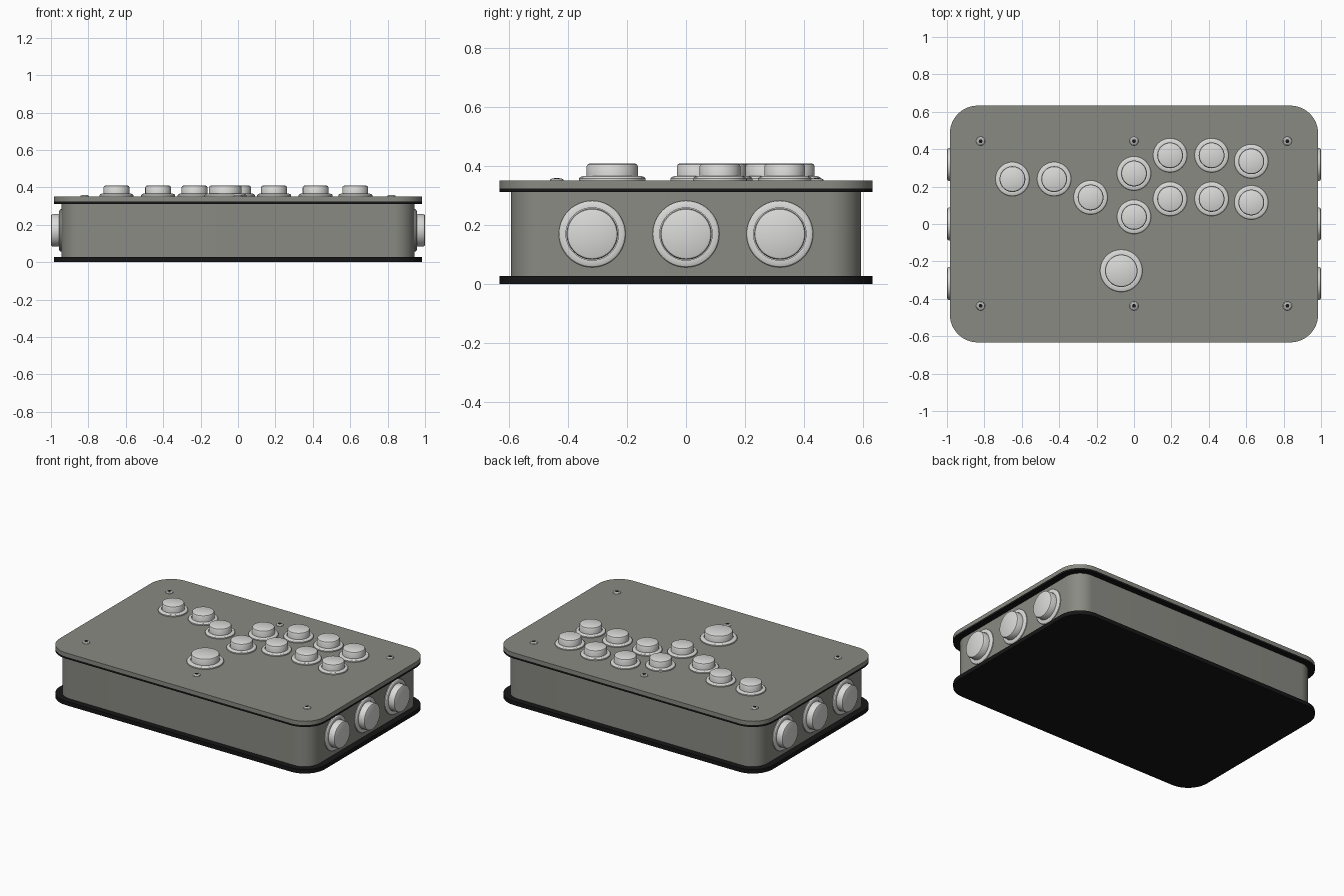
import bpy, bmesh, math
from mathutils import Matrix, Vector

cube = bpy.data.objects.get("Cube")
if cube:
    bpy.data.objects.remove(cube, do_unlink=True)


def material(name, rgb):
    m = bpy.data.materials.new(name)
    m.use_nodes = True
    m.diffuse_color = (*rgb, 1)
    m.node_tree.nodes["Principled BSDF"].inputs["Base Color"].default_value = (*rgb, 1)
    return m


warm_grey = material("warm grey", (0.25, 0.255, 0.225))
black = material("black", (0.008, 0.008, 0.008))
light_grey = material("light grey", (0.7, 0.7, 0.69))
steel = material("steel", (0.45, 0.45, 0.44))


def finish(name, bm, mat, matrix=Matrix()):
    bmesh.ops.recalc_face_normals(bm, faces=bm.faces)
    mesh = bpy.data.meshes.new(name)
    bm.to_mesh(mesh)
    bm.free()
    mesh.materials.append(mat)
    ob = bpy.data.objects.new(name, mesh)
    ob.matrix_world = matrix
    bpy.context.collection.objects.link(ob)
    bpy.ops.object.select_all(action="DESELECT")
    ob.select_set(True)
    bpy.context.view_layer.objects.active = ob
    bpy.ops.object.shade_smooth_by_angle(angle=math.radians(30))
    return ob


def rounded_slab(name, hx, hy, radius, z0, z1, mat, steps=12):
    """Upright slab with rounded vertical corners."""
    bm = bmesh.new()
    outline = []
    for q, (sx, sy) in enumerate([(1, 1), (-1, 1), (-1, -1), (1, -1)]):
        for i in range(steps + 1):
            a = math.pi / 2 * (q + i / steps)
            outline.append(bm.verts.new((sx * (hx - radius) + radius * math.cos(a),
                                         sy * (hy - radius) + radius * math.sin(a), z0)))
    base = bm.faces.new(outline)
    top = bmesh.ops.extrude_face_region(bm, geom=[base], use_keep_orig=True)["geom"]
    bmesh.ops.translate(bm, vec=(0, 0, z1 - z0),
                        verts=[g for g in top if isinstance(g, bmesh.types.BMVert)])
    return finish(name, bm, mat)


def lathe(name, profile, mat, matrix, sides=48):
    """Turn a (radius, height) profile around the local z axis."""
    bm = bmesh.new()
    verts = [bm.verts.new((r, 0, h)) for r, h in profile]
    edges = [bm.edges.new(pair) for pair in zip(verts, verts[1:])]
    bmesh.ops.spin(bm, geom=verts + edges, cent=(0, 0, 0), axis=(0, 0, 1),
                   angle=math.tau, steps=sides, use_merge=True)
    bmesh.ops.remove_doubles(bm, verts=bm.verts, dist=1e-5)
    return finish(name, bm, mat, matrix)


def button(name, rim, cap, matrix):
    lathe(name + "_rim", [(0, 0), (rim, 0), (rim, 0.007), (rim - 0.004, 0.012),
                          (rim - 0.012, 0.015), (cap + 0.002, 0.015),
                          (cap + 0.002, 0.008), (0, 0.008)], light_grey, matrix)
    lathe(name + "_plunger", [(0, 0.008), (cap, 0.008), (cap, 0.049), (cap - 0.003, 0.055),
                              (cap - 0.009, 0.058), (0, 0.058)], light_grey, matrix)


# Case layers
rounded_slab("bottom_plate", 0.985, 0.633, 0.15, 0, 0.027, black)
rounded_slab("case_wall", 0.943, 0.593, 0.11, 0.027, 0.312, warm_grey)
rounded_slab("under_plate", 0.985, 0.633, 0.15, 0.312, 0.325, black)
rounded_slab("top_plate", 0.985, 0.633, 0.15, 0.325, 0.351, warm_grey)
TOP = 0.351

# Buttons on the top
direction = [(-0.65, 0.24), (-0.427, 0.24), (-0.232, 0.142)]
action = [(0, 0.27), (0, 0.038), (0.193, 0.367), (0.193, 0.134),
          (0.415, 0.367), (0.415, 0.134), (0.627, 0.335), (0.627, 0.115)]
for label, spots in (("direction_button", direction), ("action_button", action)):
    for i, (x, y) in enumerate(spots, 1):
        button(f"{label}_{i}", 0.091, 0.069, Matrix.Translation((x, y, TOP)))
button("thumb_button", 0.113, 0.087, Matrix.Translation((-0.068, -0.25, TOP)))

# Large buttons on both sides
for side, s in (("left", 1), ("right", -1)):
    turn = Matrix.Rotation(s * math.pi / 2, 4, "Y")
    for i, y in enumerate((-0.318, 0, 0.318), 1):
        button(f"{side}_side_button_{i}", 0.113, 0.087,
               Matrix.Translation((s * 0.942, y, 0.17)) @ turn)

# Domed screws with hexagonal sockets
for i, x in enumerate((-0.82, 0, 0.82), 1):
    for row, y in (("front", -0.438), ("back", 0.443)):
        place = Matrix.Translation((x, y, TOP))
        lathe(f"{row}_screw_{i}", [(0, 0), (0.024, 0), (0.022, 0.004), (0.017, 0.007),
                                   (0.012, 0.008), (0, 0.008)], steel, place, 24)
        lathe(f"{row}_screw_socket_{i}", [(0, 0.007), (0.011, 0.007), (0.011, 0.0085),
                                          (0, 0.0085)], black, place, 6)
